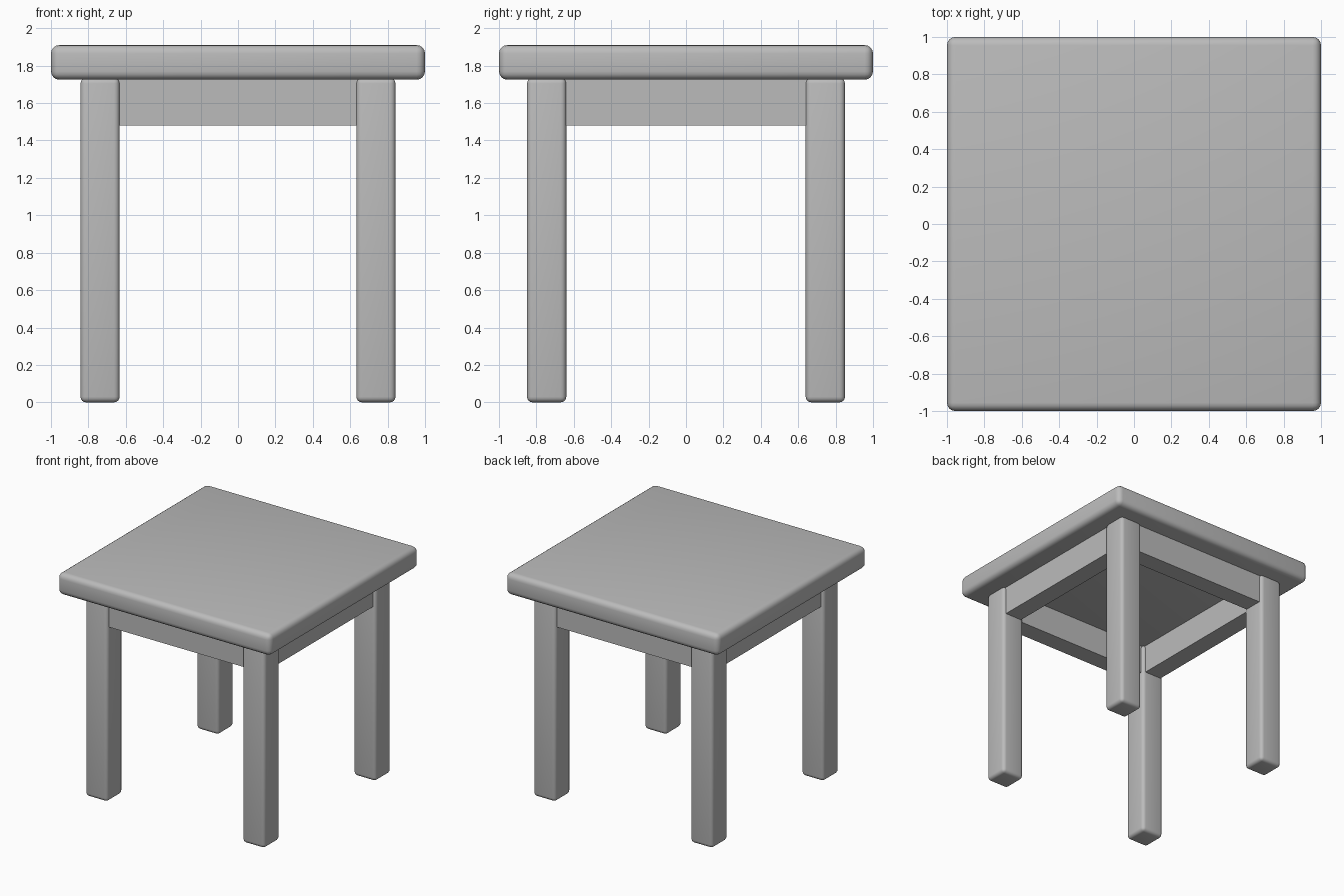
import bpy

cube = bpy.data.objects.get("Cube")
if cube:
    bpy.data.objects.remove(cube, do_unlink=True)

# Single plain colour
grey = bpy.data.materials.new("plain grey")
grey.use_nodes = True
COLOUR = (0.5, 0.5, 0.5, 1)
grey.diffuse_color = COLOUR
grey.node_tree.nodes["Principled BSDF"].inputs["Base Color"].default_value = COLOUR


def box(name, low, high, radius=0.0):
    """Box between two corners, with optional rounded edges."""
    centre = [(a + b) / 2 for a, b in zip(low, high)]
    bpy.ops.mesh.primitive_cube_add(size=1, location=centre)
    ob = bpy.context.object
    ob.name = name
    ob.scale = [b - a for a, b in zip(low, high)]
    bpy.ops.object.transform_apply(location=False, rotation=False, scale=True)
    ob.data.materials.append(grey)
    if radius:
        bevel = ob.modifiers.new("rounded edges", 'BEVEL')
        bevel.width = radius
        bevel.segments = 4
        bpy.ops.object.modifier_apply(modifier=bevel.name)
        bpy.ops.object.shade_smooth_by_angle()
    return ob


TOP_Z, APRON_Z = 1.725, 1.48
LEG_X, LEG_Y = (0.633, 0.842), (0.64, 0.85)   # inner and outer faces
INSET = 0.025                                 # apron set back from leg face

# Seat slab
box("seat", (-1, -1, TOP_Z), (1, 1, 1.91), 0.045)


def span(side, limits):
    return sorted(side * v for v in limits)


# Four legs
for sx, side in ((1, "left"), (-1, "right")):
    for sy, end in ((-1, "front"), (1, "back")):
        x, y = span(sx, LEG_X), span(sy, LEG_Y)
        box(f"{end}_{side}_leg", (x[0], y[0], 0), (x[1], y[1], TOP_Z + 0.01), 0.03)

# Apron rails between the legs
mid_x, mid_y = sum(LEG_X) / 2, sum(LEG_Y) / 2
for s, end, side in ((-1, "front", "right"), (1, "back", "left")):
    y = span(s, (LEG_Y[0] + INSET, LEG_Y[1] - INSET))
    box(f"{end}_apron", (-mid_x, y[0], APRON_Z), (mid_x, y[1], TOP_Z + 0.01))
    x = span(s, (LEG_X[0] + INSET, LEG_X[1] - INSET))
    box(f"{side}_apron", (x[0], -mid_y, APRON_Z), (x[1], mid_y, TOP_Z + 0.01))
